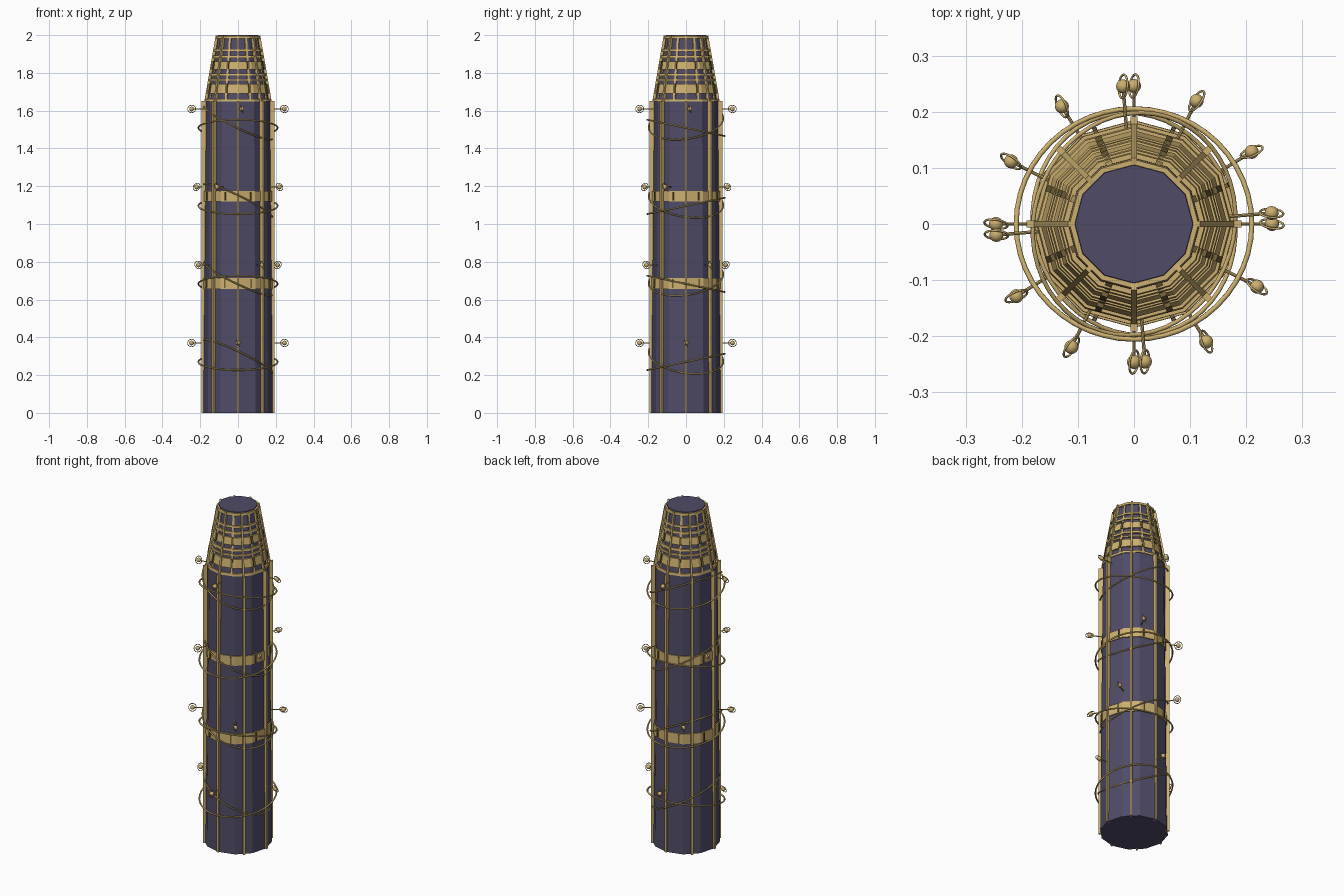
import bpy, math
from mathutils import Vector, Matrix

cube = bpy.data.objects.get("Cube")
if cube:
    bpy.data.objects.remove(cube, do_unlink=True)


def material(name, rgb):
    m = bpy.data.materials.new(name)
    m.use_nodes = True
    m.diffuse_color = (*rgb, 1)
    m.node_tree.nodes["Principled BSDF"].inputs["Base Color"].default_value = (*rgb, 1)
    return m


SLATE = material("slate_purple", (0.08, 0.07, 0.135))
GOLD = material("warm_gold", (0.60, 0.43, 0.16))
BRONZE = material("dark_bronze", (0.16, 0.12, 0.04))
SIDES = 12


def finish(name, mat, smooth=False):
    ob = bpy.context.object
    ob.name = name
    ob.data.materials.append(mat)
    if smooth:
        bpy.ops.object.shade_smooth()
    return ob


def frustum(name, mat, z0, z1, r0, r1):
    bpy.ops.mesh.primitive_cone_add(vertices=SIDES, radius1=r0, radius2=r1, depth=z1 - z0,
                                    location=(0, 0, (z0 + z1) / 2),
                                    rotation=(0, 0, math.pi / 2))
    return finish(name, mat)


def bar(name, mat, angle, r0, z0, r1, z1, width, depth):
    """Rectangular bar between two (radius, height) points in a radial plane."""
    out = Vector((math.cos(angle), math.sin(angle), 0))
    side = Vector((-out.y, out.x, 0))
    a, b = out * r0 + Vector((0, 0, z0)), out * r1 + Vector((0, 0, z1))
    along = (b - a).normalized()
    normal = side.cross(along)
    bpy.ops.mesh.primitive_cube_add(size=1)
    ob = finish(name, mat)
    rot = Matrix((normal, side, along)).transposed().to_4x4()
    ob.matrix_world = (Matrix.Translation((a + b) / 2) @ rot
                       @ Matrix.Diagonal((depth, width, (b - a).length, 1)))


def ring(name, centre, normal, major, minor, seg=48):
    bpy.ops.mesh.primitive_torus_add(major_radius=major, minor_radius=minor,
                                     major_segments=seg, minor_segments=8)
    ob = finish(name, GOLD, True)
    ob.matrix_world = (Matrix.Translation(centre)
                       @ Vector(normal).to_track_quat('Z', 'Y').to_matrix().to_4x4())


# Tower core: slightly tapering shaft and steeper crown
SHOULDER = 1.65


def shaft_r(z):
    return 0.185 - 0.015 * z / SHOULDER


def crown_r(z):
    return 0.165 - 0.06 * (z - SHOULDER) / (2 - SHOULDER)


frustum("shaft", SLATE, 0, SHOULDER, shaft_r(0), shaft_r(SHOULDER))
frustum("crown", SLATE, SHOULDER, 2, crown_r(SHOULDER), crown_r(2))

# Wide bands around the shaft, with dark studs
eighth = math.pi / 4
for z0, z1 in ((0.655, 0.715), (1.12, 1.175)):
    frustum("shaft_band", GOLD, z0, z1, shaft_r(z0) + 0.006, shaft_r(z1) + 0.006)
    for k in range(8):
        bar("band_stud", BRONZE, (k + 0.5) * eighth, shaft_r(z0), z0 + 0.005,
            shaft_r(z1), z1 - 0.005, 0.008, 0.014)

# Crown bands, wide and narrow
for z, h in ((1.655, 0.014), (1.717, 0.05), (1.762, 0.01), (1.79, 0.014),
             (1.84, 0.042), (1.885, 0.014), (1.92, 0.012), (1.988, 0.014)):
    lo, hi = z - h / 2, z + h / 2
    frustum("crown_band", GOLD, lo, hi, crown_r(lo) + 0.009, crown_r(hi) + 0.009)
    if h > 0.03:
        for k in range(8):
            bar("crown_stud", BRONZE, (k + 0.5) * eighth, crown_r(lo) + 0.003, lo,
                crown_r(hi) + 0.003, hi, 0.012, 0.016)

# Upright ribs on the shaft and sloping ribs on the crown
for k in range(8):
    a = k * eighth
    bar("shaft_rib", GOLD, a, 0.18, 0, 0.18, SHOULDER, 0.012, 0.024)
    bar("crown_rib", GOLD, a, crown_r(SHOULDER) + 0.003, SHOULDER,
        crown_r(2) + 0.003, 1.997, 0.01, 0.02)
    bar("crown_minor_rib", GOLD, a + eighth / 2, crown_r(SHOULDER), SHOULDER,
        crown_r(2), 1.99, 0.012, 0.008)

# Four tiers of tilted hoops and lantern arms
for i in range(4):
    lift = 0.413 * i
    sign = 1 if i % 2 == 0 else -1
    ring("outer_hoop", (0, 0, 0.27 + lift), (0, -0.21 * sign, 1), 0.21, 0.0045)
    ring("inner_hoop", (0, 0, 0.297 + lift), (0.48, 0.15 * sign, 1), 0.2, 0.004)
    z = 0.37 + lift
    for j in range(4):
        a = j * math.pi / 2 + 0.55 * i
        out = Vector((math.cos(a), math.sin(a), 0))
        side = Vector((-out.y, out.x, 0))
        up = Vector((0, 0, 1))
        bpy.ops.mesh.primitive_cylinder_add(vertices=8, radius=0.003, depth=0.08)
        arm = finish("lantern_arm", GOLD, False)
        arm.matrix_world = (Matrix.Translation(out * 0.2 + up * z)
                            @ out.to_track_quat('Z', 'Y').to_matrix().to_4x4())
        centre = out * 0.246 + up * z
        bpy.ops.mesh.primitive_uv_sphere_add(segments=16, ring_count=10, radius=0.0125,
                                             location=centre)
        finish("lantern_ball", GOLD, True)
        ring("lantern_halo", centre, side + up * 0.4 + out * 0.15, 0.021, 0.002, 24)
